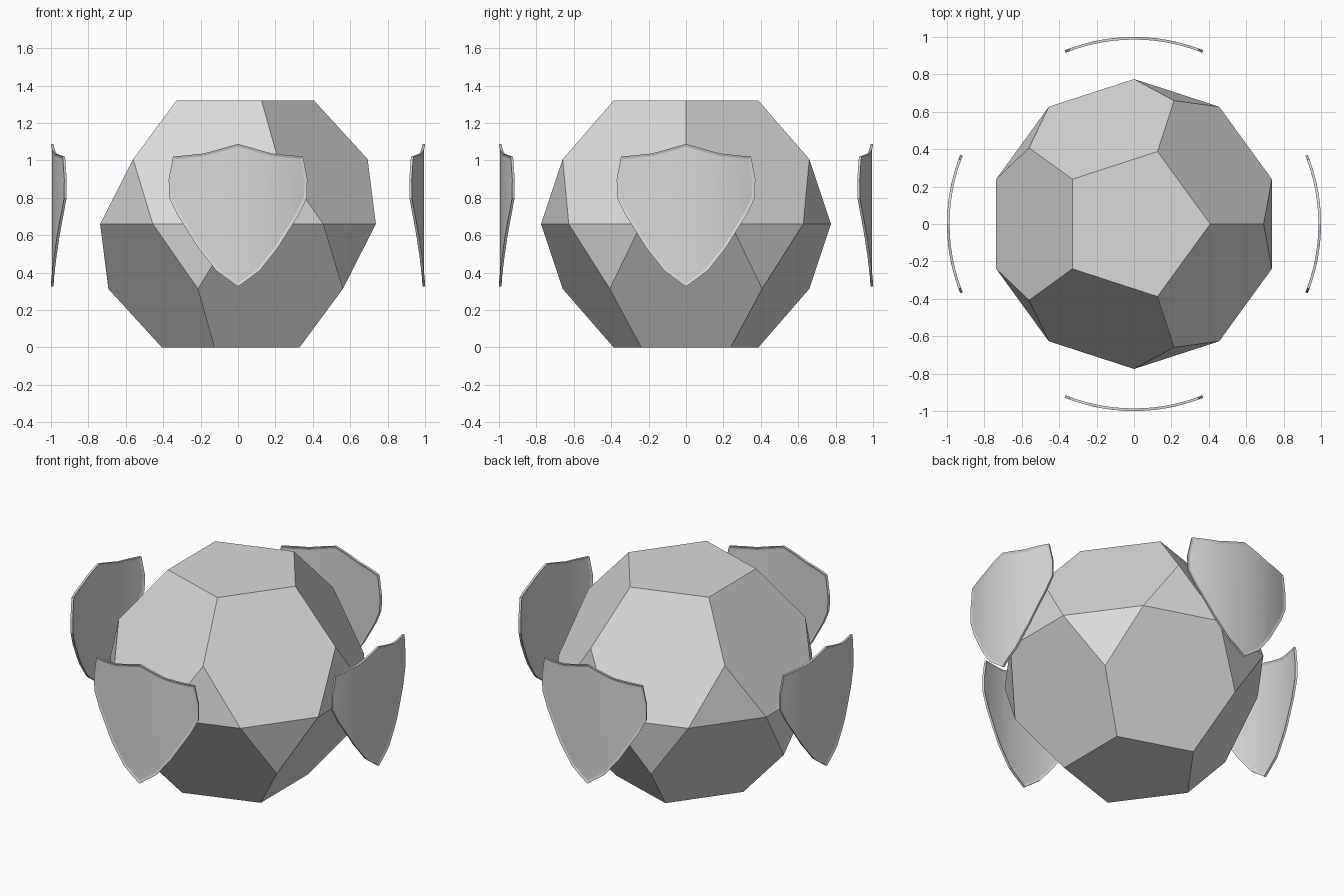
import bpy, bmesh, math
from mathutils import Matrix

cube = bpy.data.objects.get("Cube")
if cube:
    bpy.data.objects.remove(cube, do_unlink=True)

RADIUS = 0.775      # core circumradius
CENTRE_Z = 0.66
ORBIT = 0.993       # distance of shield mid-surface from the axis

grey = bpy.data.materials.new("light_grey")
grey.use_nodes = True
colour = (0.7, 0.7, 0.7, 1)
grey.diffuse_color = colour
grey.node_tree.nodes["Principled BSDF"].inputs["Base Color"].default_value = colour


def to_mesh(name, bm):
    mesh = bpy.data.meshes.new(name)
    bm.to_mesh(mesh)
    bm.free()
    mesh.materials.append(grey)
    return mesh


def add_object(name, mesh):
    obj = bpy.data.objects.new(name, mesh)
    bpy.context.collection.objects.link(obj)
    return obj


# Faceted core: a sphere of triangles merged into pentagons, hexagons and triangles
bm = bmesh.new()
bmesh.ops.create_icosphere(bm, subdivisions=2, radius=RADIUS)
merged = [v for v in bm.verts
          if abs(v.co.z) > 0.95 * RADIUS or 0.48 < abs(v.co.z) / RADIUS < 0.6]
bmesh.ops.dissolve_verts(bm, verts=merged)
core = add_object("faceted_core", to_mesh("faceted_core", bm))
core.location.z = CENTRE_Z

# Shield outline, right half from top to tip
half = [(0, 1.088), (0.18, 1.037), (0.345, 1.02), (0.368, 0.9), (0.366, 0.8),
        (0.322, 0.71), (0.21, 0.53), (0.115, 0.41), (0, 0.325)]
outline = half + [(-x, z) for x, z in reversed(half[1:-1])]


def shield_mesh():
    bm = bmesh.new()
    panel = bm.faces.new([bm.verts.new((x, -0.007, z)) for x, z in outline])
    # Flat rim, then a slope down to the panel
    bmesh.ops.inset_individual(bm, faces=[panel], thickness=0.017, use_even_offset=True)
    bmesh.ops.inset_individual(bm, faces=[panel], thickness=0.014, use_even_offset=True)
    for v in panel.verts:
        v.co.y = -0.002
    # Outer wall to the mid-surface
    border = [e for e in bm.edges if e.is_boundary]
    wall = bmesh.ops.extrude_edge_only(bm, edges=border)["geom"]
    for v in wall:
        if isinstance(v, bmesh.types.BMVert):
            v.co.y = 0
    # Vertical cuts so the plate can bend
    for i in range(-5, 6):
        bmesh.ops.bisect_plane(bm, geom=bm.verts[:] + bm.edges[:] + bm.faces[:], dist=1e-4,
                               plane_co=(i * 0.06, 0, 0), plane_no=(1, 0, 0))
    # Back side mirrors the front
    bmesh.ops.mirror(bm, geom=bm.verts[:] + bm.edges[:] + bm.faces[:],
                     matrix=Matrix.Identity(4), merge_dist=1e-5, axis='Y')
    # Bend around the vertical axis
    for v in bm.verts:
        angle = math.asin(v.co.x / ORBIT)
        r = ORBIT - v.co.y
        v.co.x, v.co.y = r * math.sin(angle), -r * math.cos(angle)
    bmesh.ops.recalc_face_normals(bm, faces=bm.faces[:])
    # Smooth bend, crisp rim
    for f in bm.faces:
        f.smooth = True
    for e in bm.edges:
        e.smooth = e.calc_face_angle(0) < math.radians(12)
    return to_mesh("shield", bm)


# Four shields around the core
shield = shield_mesh()
for i, side in enumerate(("front", "left", "back", "right")):
    add_object(side + "_shield", shield).rotation_euler.z = i * math.pi / 2
